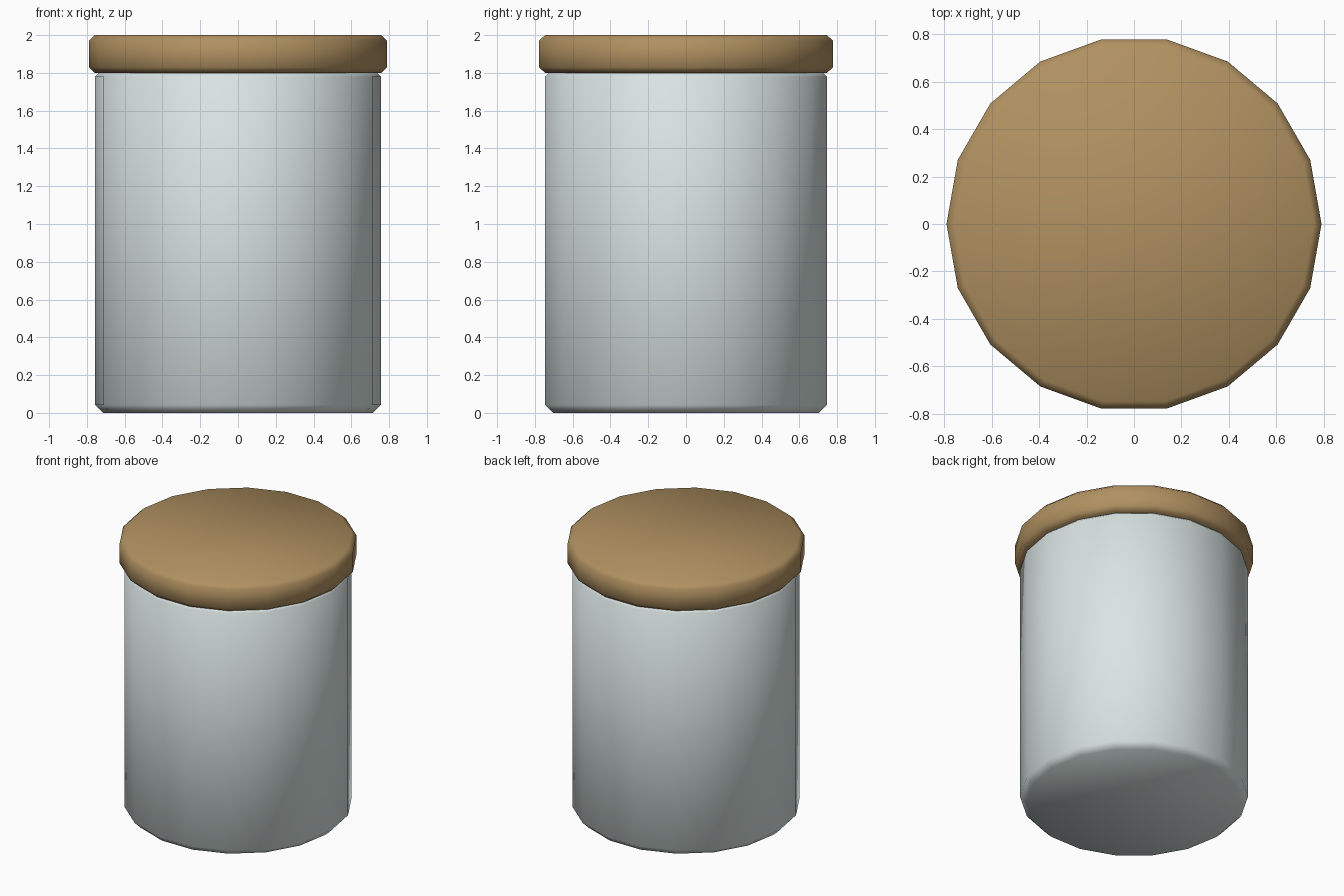
import bpy
import bmesh
from math import cos, sin, tau

SIDES = 18

cube = bpy.data.objects.get("Cube")
if cube:
    bpy.data.objects.remove(cube, do_unlink=True)


def make_material(name, rgb):
    mat = bpy.data.materials.new(name)
    mat.use_nodes = True
    color = (*rgb, 1.0)
    mat.diffuse_color = color
    bsdf = mat.node_tree.nodes["Principled BSDF"]
    bsdf.inputs["Base Color"].default_value = color
    bsdf.inputs["Roughness"].default_value = 0.6
    return mat


def turned_part(name, profile, mat):
    """Revolve a (radius, z) profile, listed bottom to top, and cap both ends."""
    bm = bmesh.new()
    rings = []
    for radius, z in profile:
        angles = [tau * i / SIDES for i in range(SIDES)]
        rings.append([bm.verts.new((radius * cos(a), radius * sin(a), z)) for a in angles])
    for low, high in zip(rings, rings[1:]):
        for i in range(SIDES):
            j = (i + 1) % SIDES
            bm.faces.new((low[i], low[j], high[j], high[i]))
    bm.faces.new(rings[0][::-1])
    bm.faces.new(rings[-1])
    for face in bm.faces:
        face.smooth = True
    mesh = bpy.data.meshes.new(name)
    bm.to_mesh(mesh)
    bm.free()
    mesh.materials.append(mat)
    obj = bpy.data.objects.new(name, mesh)
    bpy.context.collection.objects.link(obj)
    return obj


ceramic = make_material("pale_grey_ceramic", (0.70, 0.78, 0.77))
wood = make_material("tan_wood", (0.44, 0.285, 0.12))

# Jar body with chamfered foot and rim
turned_part("jar_body", [(0.715, 0.0), (0.757, 0.042), (0.757, 1.78), (0.737, 1.80)], ceramic)

# Overhanging lid with chamfered edges
turned_part("jar_lid", [(0.758, 1.80), (0.79, 1.83), (0.79, 1.97), (0.758, 2.0)], wood)
